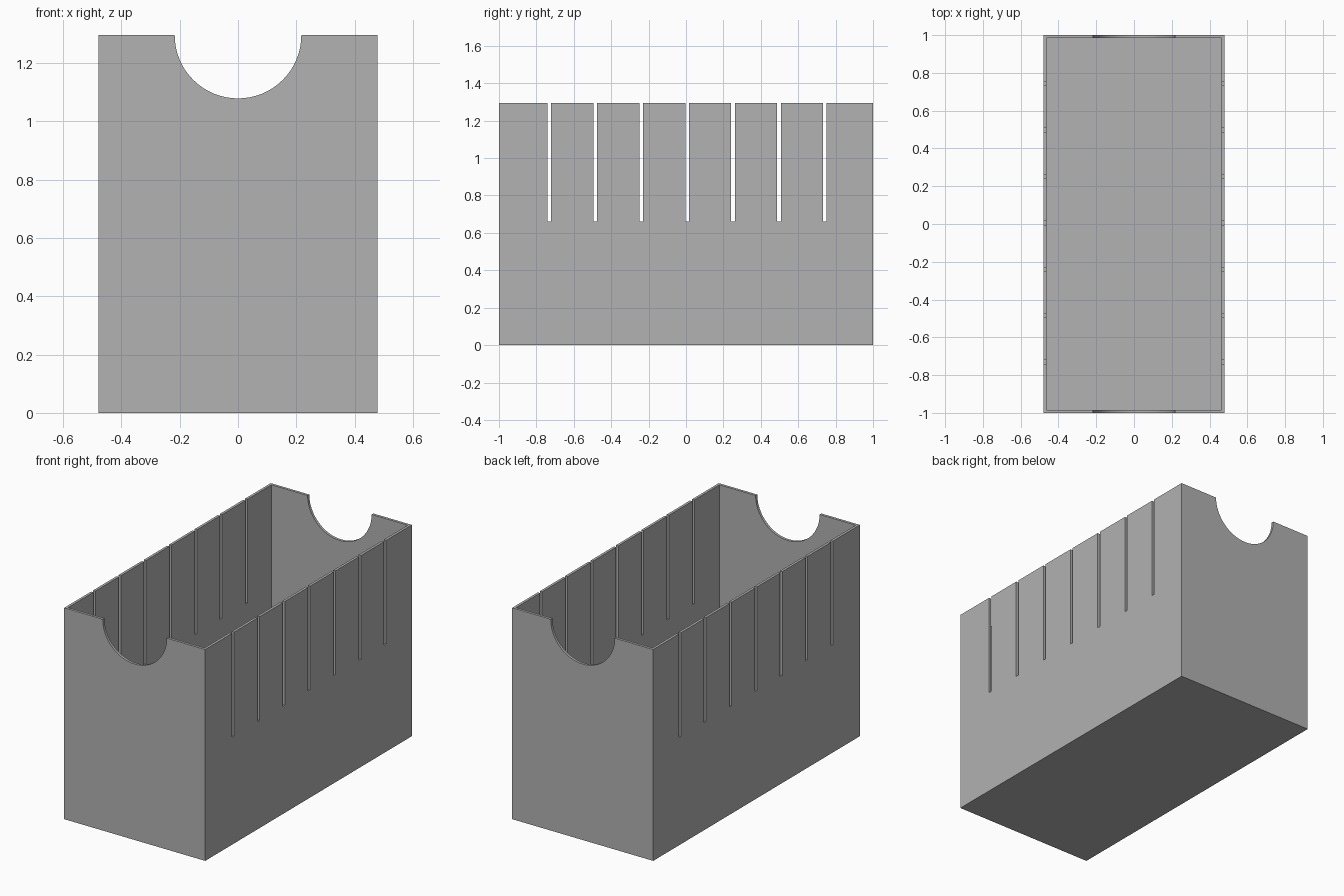
import bpy
import math

if "Cube" in bpy.data.objects:
    bpy.data.objects.remove(bpy.data.objects["Cube"])

W, L, H = 0.956, 2.0, 1.295     # outer width, length, height
T = 0.016                       # wall and floor thickness
SLOT_W, SLOT_BOTTOM, PITCH, SHIFT = 0.02, 0.66, 0.2455, 0.006
NOTCH_R = 0.217

grey = bpy.data.materials.new("grey")
grey.diffuse_color = (0.445, 0.445, 0.445, 1)
grey.use_nodes = True
grey.node_tree.nodes["Principled BSDF"].inputs["Base Color"].default_value = grey.diffuse_color


def box(name, x, y, z0, z1, cy=0.0):
    bpy.ops.mesh.primitive_cube_add(size=1, location=(0, cy, (z0 + z1) / 2))
    ob = bpy.context.object
    ob.name = name
    ob.scale = (x, y, z1 - z0)
    bpy.ops.object.transform_apply(location=True, rotation=True, scale=True)
    return ob


def cut(target, cutter):
    mod = target.modifiers.new("cut", 'BOOLEAN')
    mod.operation = 'DIFFERENCE'
    mod.solver = 'EXACT'
    mod.object = cutter
    bpy.context.view_layer.objects.active = target
    bpy.ops.object.modifier_apply(modifier=mod.name)
    bpy.data.objects.remove(cutter, do_unlink=True)


# Open-topped box
tray = box("slotted_box", W, L, 0, H)
tray.data.materials.append(grey)
cut(tray, box("cavity_cutter", W - 2 * T, L - 2 * T, T, H + 0.2))

# Half-round finger notches in both end walls
bpy.ops.mesh.primitive_cylinder_add(vertices=64, radius=NOTCH_R, depth=L + 0.4,
                                    location=(0, 0, H), rotation=(math.pi / 2, 0, 0))
bpy.ops.object.transform_apply(location=True, rotation=True, scale=True)
cut(tray, bpy.context.object)

# Seven divider slots through both side walls
for i in range(-3, 4):
    cut(tray, box("slot_cutter", W + 0.4, SLOT_W, SLOT_BOTTOM, H + 0.2, SHIFT + i * PITCH))

# Smooth notch curve, sharp corners
bpy.ops.object.select_all(action='DESELECT')
tray.select_set(True)
bpy.context.view_layer.objects.active = tray
bpy.ops.object.shade_smooth_by_angle(angle=math.radians(30))
